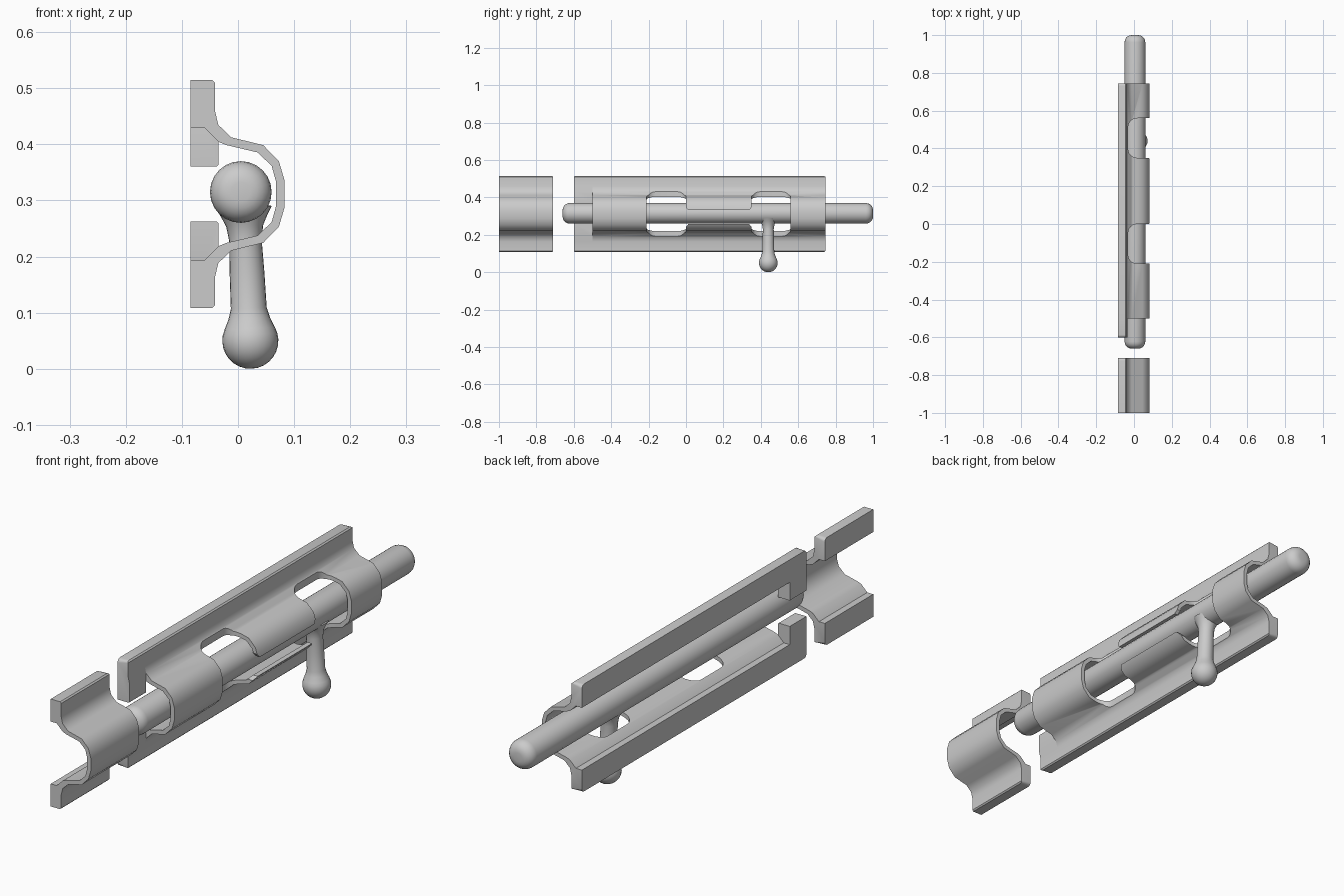
import bpy, bmesh
from math import sin, cos, pi, radians
from mathutils import Vector, Matrix

if "Cube" in bpy.data.objects:
    bpy.data.objects.remove(bpy.data.objects["Cube"])

MID = 0.3115  # height of the symmetry plane of plate and sleeve


def make_object(name, bm, angle=40):
    bmesh.ops.recalc_face_normals(bm, faces=bm.faces)
    mesh = bpy.data.meshes.new(name)
    bm.to_mesh(mesh)
    bm.free()
    obj = bpy.data.objects.new(name, mesh)
    bpy.context.collection.objects.link(obj)
    smooth(obj, angle)
    return obj


def smooth(obj, angle=40):
    bpy.ops.object.select_all(action='DESELECT')
    obj.select_set(True)
    bpy.context.view_layer.objects.active = obj
    bpy.ops.object.shade_smooth_by_angle(angle=radians(angle))


def prism(name, points, axis, lo, hi, round_ends=()):
    """Extrude a closed 2D outline along y (points x, z) or z (points x, y) or x (points y, z)."""
    place = {'x': lambda a, b, t: (t, a, b),
             'y': lambda a, b, t: (a, t, b),
             'z': lambda a, b, t: (a, b, t)}[axis]
    bm = bmesh.new()
    face = bm.faces.new([bm.verts.new(place(a, b, lo)) for a, b in points])
    ext = bmesh.ops.extrude_face_region(bm, geom=[face])
    verts = [g for g in ext['geom'] if isinstance(g, bmesh.types.BMVert)]
    bmesh.ops.translate(bm, verts=verts, vec=Vector(place(0, 0, hi - lo)))
    # round the outer corners of the flange ends
    edges = [e for e in bm.edges
             if all(abs(abs(v.co.z - MID) - 0.2035) < 0.001 for v in e.verts)
             and any(all(abs(v.co.y - y) < 1e-4 for v in e.verts) for y in round_ends)]
    if edges:
        bmesh.ops.bevel(bm, geom=edges, offset=0.014, segments=3, affect='EDGES', profile=0.5)
    return make_object(name, bm)


def boolean(target, other, operation):
    mod = target.modifiers.new(operation, 'BOOLEAN')
    mod.operation, mod.solver, mod.object = operation, 'EXACT', other
    bpy.context.view_layer.objects.active = target
    bpy.ops.object.modifier_apply(modifier=mod.name)
    bpy.data.objects.remove(other, do_unlink=True)


def lathe(name, profile, start, end, sides=24):
    """Revolve (distance, radius) points about the line from start to end."""
    start, end = Vector(start), Vector(end)
    bm = bmesh.new()
    verts = [bm.verts.new((r, 0, t)) for t, r in profile]
    edges = [bm.edges.new(p) for p in zip(verts, verts[1:])]
    bmesh.ops.spin(bm, geom=verts + edges, axis=(0, 0, 1), cent=(0, 0, 0),
                   angle=2 * pi, steps=sides)
    bmesh.ops.remove_doubles(bm, verts=bm.verts, dist=1e-5)
    turn = (end - start).to_track_quat('Z', 'Y').to_matrix().to_4x4()
    bm.transform(Matrix.Translation(start) @ turn)
    return make_object(name, bm, 50)


# Cross-section of flanges and arched sleeve: upper half (x, height above middle), mirrored
outer = [(-0.085, 0.2035), (-0.046, 0.2035), (-0.041, 0.1985), (-0.041, 0.148),
         (-0.035, 0.123), (-0.012, 0.101), (0.045, 0.087), (0.073, 0.058), (0.083, 0.024)]
inner = [(-0.085, 0.118), (-0.060, 0.118), (-0.035, 0.093), (-0.020, 0.087),
         (0.035, 0.074), (0.060, 0.050), (0.068, 0.021)]


def mirrored(half):
    return half + [(x, -h) for x, h in reversed(half)]


section = [(x, h + MID) for x, h in mirrored(outer) + mirrored(inner)[::-1]]

# Keeper that catches the bolt
prism("keeper", section, 'y', -1.0, -0.71, round_ends=(-0.71,))

# Main housing with sleeve
housing = prism("housing", section, 'y', -0.50, 0.745, round_ends=(0.745,))

# Solid flange tabs at the keeper end of the housing
tab = outer[:5] + [(-0.035, 0.052), (-0.038, 0.049), (-0.085, 0.049)]
for side in (1, -1):
    piece = prism("flange_tab", [(x, MID + side * h) for x, h in tab], 'y',
                  -0.60, -0.50, round_ends=(-0.60,))
    boolean(housing, piece, 'UNION')


# Two round-cornered windows cut through the sleeve
def window(y0, y1, x0=-0.031, rx=0.05, ry=0.045):
    arc = [(x0 + rx * (1 - sin(a)), ry * (1 - cos(a))) for a in [i * pi / 12 for i in range(7)]]
    low = [(x, y0 + d) for x, d in arc]
    high = [(x, y1 - d) for x, d in arc]
    return [(0.2, y0)] + low + high[::-1] + [(0.2, y1)]


for y0, y1 in ((-0.21, 0.0), (0.35, 0.56)):
    boolean(housing, prism("window_cutter", window(y0, y1), 'z', 0, 0.7), 'DIFFERENCE')

# Slot joining the windows for the handle, flared at both ends
slot = [(-0.02, 0.242), (0.0, 0.242), (0.012, 0.257), (0.338, 0.257), (0.35, 0.242), (0.37, 0.242),
        (0.37, 0.347), (0.35, 0.347), (0.338, 0.332), (0.012, 0.332), (0.0, 0.347), (-0.02, 0.347)]
boolean(housing, prism("slot_cutter", slot, 'x', 0.02, 0.2), 'DIFFERENCE')
smooth(housing)

# Sliding bolt with rounded ends
R, F, LENGTH = 0.055, 0.038, 1.66
cap = [(F * (1 - cos(a)), R - F + F * sin(a)) for a in [i * pi / 10 for i in range(6)]]
bolt = [(0, 0)] + cap + [(LENGTH - t, r) for t, r in reversed(cap)] + [(LENGTH, 0)]
lathe("bolt", bolt, (0.005, -0.66, 0.315), (0.005, 1.0, 0.315))

# Handle: ball, neck and flared root
ball = [(-0.05 * cos(a), 0.05 * sin(a)) for a in [i * pi / 14 for i in range(10)]]
neck = [(0.040, 0.037), (0.058, 0.032), (0.12, 0.031), (0.18, 0.029),
        (0.205, 0.033), (0.222, 0.041), (0.238, 0.050), (0.25, 0)]
lathe("handle", ball + neck, (0.022, 0.44, 0.05), (0.009, 0.44, 0.315))
